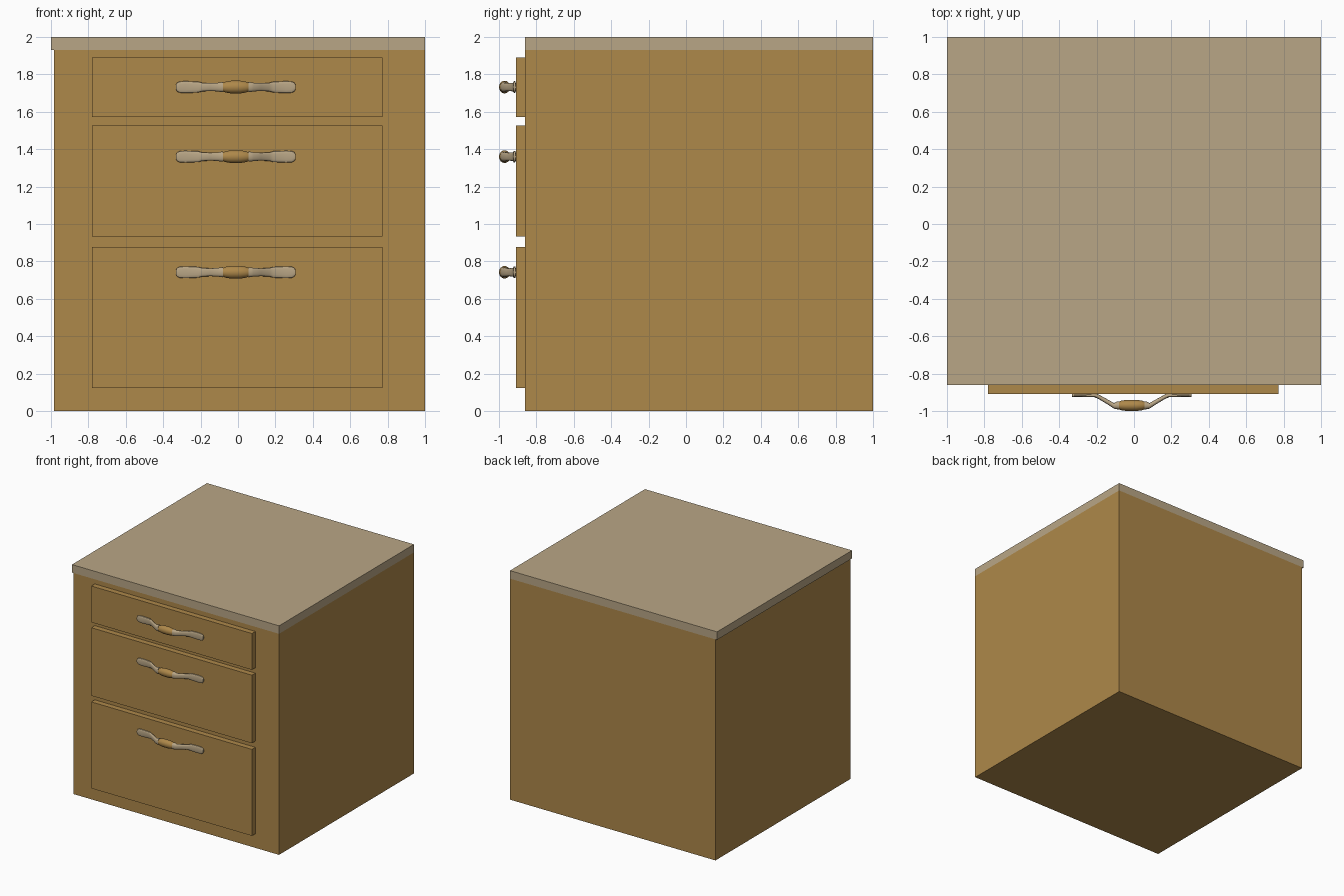
import bpy, bmesh, math

if "Cube" in bpy.data.objects:
    bpy.data.objects.remove(bpy.data.objects["Cube"])


def material(name, rgb):
    m = bpy.data.materials.new(name)
    m.diffuse_color = (*rgb, 1)
    m.use_nodes = True
    m.node_tree.nodes["Principled BSDF"].inputs["Base Color"].default_value = m.diffuse_color
    return m


WOOD = material("warm wood", (0.423, 0.246, 0.068))
BEIGE = material("beige", (0.485, 0.381, 0.238))


def finish(name, bm, mat, smooth=False):
    bmesh.ops.recalc_face_normals(bm, faces=bm.faces[:])
    me = bpy.data.meshes.new(name)
    bm.to_mesh(me)
    bm.free()
    me.materials.append(mat)
    ob = bpy.data.objects.new(name, me)
    bpy.context.collection.objects.link(ob)
    if smooth:
        bpy.ops.object.select_all(action='DESELECT')
        ob.select_set(True)
        bpy.context.view_layer.objects.active = ob
        bpy.ops.object.shade_smooth_by_angle(angle=math.radians(40))
    return ob


def box(name, lo, hi, mat):
    bm = bmesh.new()
    bmesh.ops.create_cube(bm, size=1)
    for v in bm.verts:
        v.co = [(a + b) / 2 + c * (b - a) for a, b, c in zip(lo, hi, v.co)]
    return finish(name, bm, mat)


def loft(name, stations, cx, cz, side, mat, sides=16, power=1.0):
    """Skin rounded sections (x, y, half depth, half height) along x."""
    bm = bmesh.new()
    rings = []
    for x, y, ry, rz in stations:
        ring = []
        for i in range(sides):
            a = 2 * math.pi * i / sides
            c, s = math.cos(a), math.sin(a)
            dy = math.copysign(abs(c) ** power, c) * ry
            dz = math.copysign(abs(s) ** power, s) * rz
            ring.append(bm.verts.new((cx + side * x, y + dy, cz + dz)))
        rings.append(ring)
    for r, q in zip(rings, rings[1:]):
        for i in range(sides):
            j = (i + 1) % sides
            bm.faces.new((r[i], r[j], q[j], q[i]))
    bm.faces.new(rings[0])
    bm.faces.new(rings[-1])
    return finish(name, bm, mat, True)


# cabinet body and worktop (worktop overhangs only on the left)
box("cabinet_body", (-0.985, -0.862, 0), (1.0, 1.0, 1.93), WOOD)
box("worktop", (-1.0, -0.862, 1.93), (1.0, 1.0, 2.0), BEIGE)

# handle arm: rounded mounting plate, slanted neck, collar against the grip
ARM = [(0.320, -0.917, 0.007, 0.012), (0.314, -0.917, 0.008, 0.023),
       (0.300, -0.917, 0.008, 0.030), (0.270, -0.917, 0.008, 0.032),
       (0.200, -0.917, 0.009, 0.029), (0.180, -0.922, 0.012, 0.023),
       (0.135, -0.948, 0.013, 0.021), (0.095, -0.972, 0.015, 0.023),
       (0.082, -0.970, 0.020, 0.026), (0.068, -0.970, 0.022, 0.027)]
# barrel-shaped grip
GRIP = [(-0.069, -0.970, 0.020, 0.023), (-0.055, -0.970, 0.026, 0.029),
        (-0.025, -0.970, 0.030, 0.034), (0.025, -0.970, 0.030, 0.034),
        (0.055, -0.970, 0.026, 0.029), (0.069, -0.970, 0.020, 0.023)]

# drawers: bottom z, top z, handle z
for label, z0, z1, hz in (("top", 1.573, 1.89, 1.732),
                          ("middle", 0.932, 1.526, 1.36),
                          ("bottom", 0.123, 0.878, 0.742)):
    box(label + "_drawer_front", (-0.78, -0.91, z0), (0.772, -0.86, z1), WOOD)
    for side, word in ((-1, "left"), (1, "right")):
        loft(f"{label}_handle_{word}_arm", ARM, -0.012, hz, side, BEIGE, power=0.75)
    loft(f"{label}_handle_grip", GRIP, -0.012, hz, 1, WOOD)
